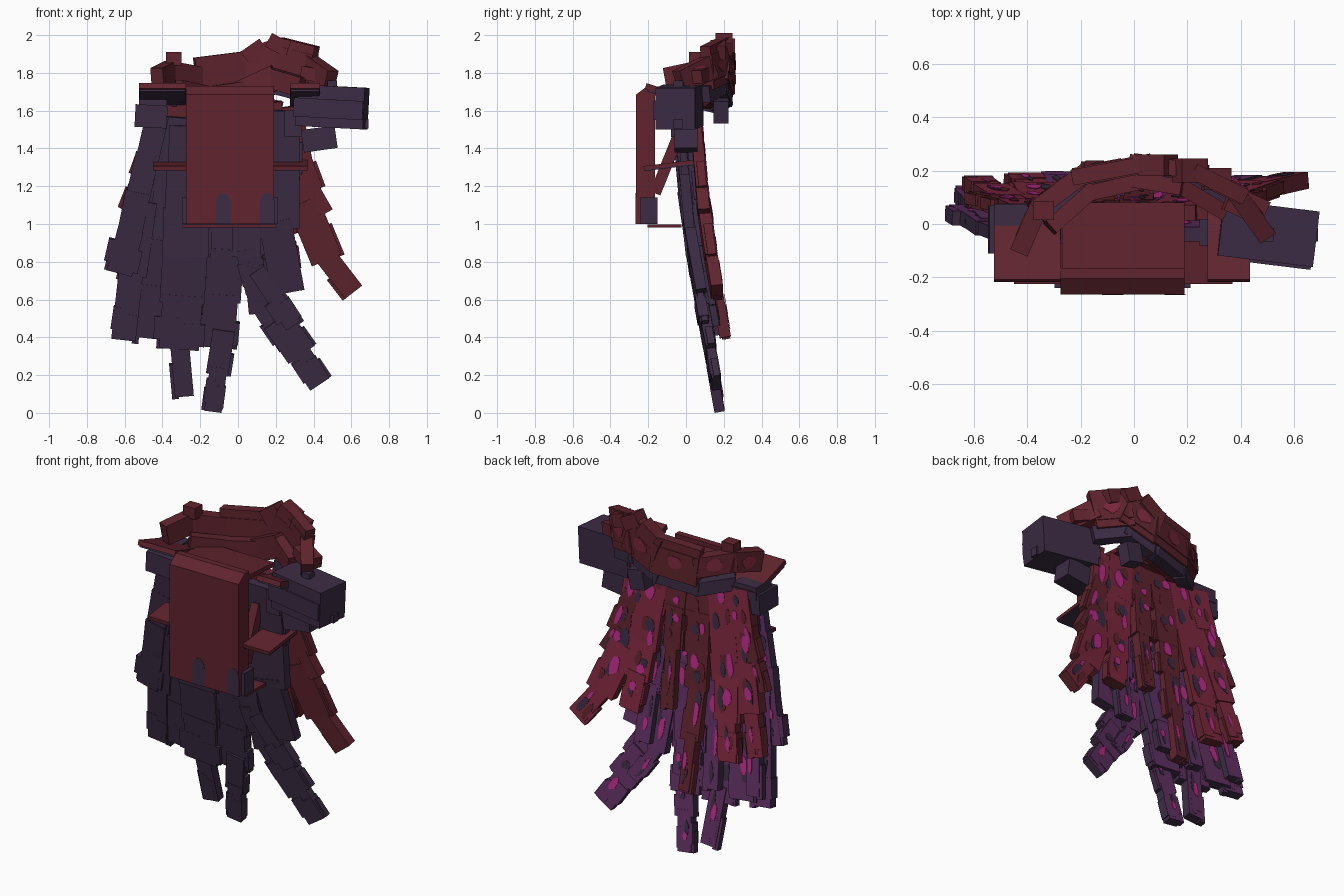
import bpy, bmesh, math, random
from mathutils import Vector, Matrix, Euler

random.seed(4)
if "Cube" in bpy.data.objects:
    bpy.data.objects.remove(bpy.data.objects["Cube"], do_unlink=True)


def material(name, rgb):
    lin = [(c / 255 / 12.92) if c < 11 else ((c / 255 + 0.055) / 1.055) ** 2.4 for c in rgb]
    m = bpy.data.materials.new(name)
    m.use_nodes = True
    m.diffuse_color = (*lin, 1)
    m.node_tree.nodes["Principled BSDF"].inputs["Base Color"].default_value = (*lin, 1)
    return m


MATS = [material("dark red", (96, 36, 46)), material("dark purple", (60, 44, 68)),
        material("crimson", (126, 40, 62)), material("magenta", (186, 44, 136)),
        material("plum", (96, 48, 98))]
RED, DARK, CRIMSON, MAGENTA, PLUM = range(5)


def finish(name, bm):
    mesh = bpy.data.meshes.new(name)
    bmesh.ops.recalc_face_normals(bm, faces=bm.faces)
    bm.to_mesh(mesh)
    bm.free()
    for m in MATS:
        mesh.materials.append(m)
    ob = bpy.data.objects.new(name, mesh)
    bpy.context.collection.objects.link(ob)
    return ob


def add_box(bm, frame, size, mat, back=None):
    """Box in a local frame; the local +y face may take its own colour."""
    verts = bmesh.ops.create_cube(bm, size=1, matrix=frame @ Matrix.Diagonal((*size, 1)))["verts"]
    back_dir = frame.to_3x3() @ Vector((0, 1, 0))
    for f in {f for v in verts for f in v.link_faces}:
        f.normal_update()
        f.material_index = back if back is not None and f.normal.dot(back_dir) > 0.9 else mat


def box(name, centre, size, mat, rot=(0, 0, 0)):
    bm = bmesh.new()
    turn = Euler([math.radians(a) for a in rot]).to_matrix().to_4x4()
    add_box(bm, Matrix.Translation(centre) @ turn, size, mat)
    return finish(name, bm)


def frame_between(a, b):
    """Local z runs from b up to a, local y faces the back."""
    z = (a - b).normalized()
    x = Vector((0, 1, 0)).cross(z).normalized()
    rot = Matrix((x, z.cross(x), z)).transposed().to_4x4()
    return Matrix.Translation((a + b) / 2) @ rot


def blotch(bm, frame, w, h, depth, mat):
    """Thin ragged painted patch on the back of a strip."""
    ring = []
    for i in range(9):
        t = math.tau * i / 9
        r = random.uniform(0.75, 1.15)
        ring.append(bm.verts.new(frame @ Vector((w * r * math.cos(t), depth, h * r * math.sin(t)))))
    f = bm.faces.new(ring)
    top = bmesh.ops.extrude_face_region(bm, geom=[f])["geom"]
    new = [v for v in top if isinstance(v, bmesh.types.BMVert)]
    bmesh.ops.translate(bm, vec=frame.to_3x3() @ Vector((0, 0.003, 0)), verts=new)
    for v in ring + new:
        for g in v.link_faces:
            g.material_index = mat


def cape_y(z):
    return 0.18 - 0.18 * z if z < 1 else -0.09 * (z - 1)


def strip(name, path, shift, thick, mat, back, spots):
    """Ragged cloth strip: overlapping slabs, side tatters and a stepped tip."""
    bm = bmesh.new()
    pts = [Vector((x, cape_y(z) + shift, z)) for x, z, w in path]
    for i in range(len(pts) - 1):
        w0, w1 = path[i][2], path[i + 1][2]
        n = max(1, round((pts[i] - pts[i + 1]).length / 0.24))
        for k in range(n):
            a, b = pts[i].lerp(pts[i + 1], k / n), pts[i].lerp(pts[i + 1], (k + 1) / n)
            w = w0 + (w1 - w0) * (k + 0.5) / n
            f = frame_between(a, b) @ Matrix.Rotation(random.uniform(-0.04, 0.04), 4, "Y")
            length = (a - b).length
            t = thick * random.uniform(0.85, 1.1)
            add_box(bm, f, (w, t, length + 0.04), mat, back)
            side = random.choice((-1, 1))
            tatter = f @ Matrix.Translation((side * w * 0.48, 0.004, -length * 0.3))
            add_box(bm, tatter, (0.035, t * 0.7, length * 0.6), mat, back)
            for s in spots:
                at = Matrix.Translation((random.uniform(-0.25, 0.25) * w, 0,
                                         random.uniform(-0.3, 0.3) * length))
                blotch(bm, f @ at, w * random.uniform(0.1, 0.2),
                       length * random.uniform(0.12, 0.3), t / 2 + 0.001 * s, s)
    down = (pts[-1] - pts[-2]).normalized()
    tip = frame_between(pts[-2], pts[-1])
    tip.translation = pts[-1] - down * 0.03
    w = path[-1][2]
    for side, drop in ((-0.35, 0.06), (0.3, 0.03)):
        add_box(bm, tip @ Matrix.Translation((side * w, 0, drop)), (w * 0.7, thick, 0.12), mat, back)
    add_box(bm, tip, (w * 0.6, thick * 0.7, 0.06), mat, back)
    return finish(name, bm)


# Front cape layer, dark outside and plum behind
front = [
    [(-.43, 1.55, .12), (-.53, 1.15, .13), (-.62, .76, .14)],
    [(-.5, 1.1, .14), (-.56, .75, .16), (-.61, .41, .1)],
    [(-.38, 1.55, .2), (-.42, .9, .24), (-.48, .42, .14)],
    [(-.25, 1.5, .22), (-.28, .85, .25), (-.31, .36, .2)],
    [(-.31, .42, .15), (-.29, .11, .05)],
    [(-.1, 1.45, .22), (-.07, .85, .22), (-.11, .37, .17)],
    [(-.08, .42, .13), (-.13, .03, .08)],
    [(.02, 1.45, .17), (.05, .85, .15), (.1, .66, .1)],
    [(.08, .8, .14), (.11, .55, .07), (.24, .36, .07)],
    [(.11, .74, .08), (.28, .48, .1)],
    [(.22, .48, .19), (.42, .17, .1)],
    [(.22, 1.58, .22), (.2, 1.0, .25), (.26, .66, .1)],
]
for i, path in enumerate(front):
    strip(f"front_cape_strip_{i + 1}", path, 0.008 * (i % 3), 0.055, DARK, PLUM, (DARK, MAGENTA))

# Plum lining strips between the layers
for i, path in enumerate([
    [(.12, 1.4, .12), (.17, .9, .12), (.18, .6, .06)],
    [(-.04, 1.3, .12), (-.06, .85, .12), (-.09, .48, .07)],
    [(-.24, 1.3, .13), (-.27, .8, .12), (-.3, .45, .06)],
    [(-.45, 1.2, .12), (-.53, .8, .12), (-.58, .48, .06)],
]):
    strip(f"lining_strip_{i + 1}", path, 0.06, 0.05, DARK, PLUM, (DARK, MAGENTA))

# Back cape layer, red with crimson ends
for i, (path, back) in enumerate([
    ([(.26, 1.6, .16), (.35, 1.1, .18), (.46, .83, .16), (.6, .66, .07)], CRIMSON),
    ([(.31, 1.42, .12), (.39, 1.2, .09), (.46, 1.08, .05)], RED),
    ([(.15, 1.62, .17), (.21, 1.15, .17), (.26, .78, .1)], CRIMSON),
    ([(.01, 1.62, .15), (.02, 1.2, .1), (.02, .85, .05)], RED),
    ([(-.14, 1.62, .17), (-.16, 1.0, .13), (-.15, .42, .05)], RED),
    ([(-.28, 1.62, .17), (-.35, 1.1, .18), (-.41, .65, .1)], CRIMSON),
    ([(-.4, 1.62, .14), (-.48, 1.2, .15), (-.59, .72, .08)], CRIMSON),
    ([(-.45, 1.45, .1), (-.58, 1.09, .06)], RED),
]):
    strip(f"back_cape_strip_{i + 1}", path, 0.1, 0.06, RED, back, (RED, DARK, MAGENTA))


def band(name, path, height, thick, mat, drop=0, inset=0, back=None):
    """Chain of upright slabs following an arc seen from above."""
    bm = bmesh.new()
    for p, q in zip(path, path[1:]):
        a, b = (Vector((x * (1 - inset), y - inset * 0.4, z - drop)) for x, y, z in (p, q))
        x = (b - a).normalized()
        y = Vector((0, 0, 1)).cross(x).normalized()
        rot = Matrix((x, y, x.cross(y))).transposed().to_4x4()
        f = Matrix.Translation((a + b) / 2) @ rot
        h = height * random.uniform(0.85, 1.15)
        add_box(bm, f, ((b - a).length + 0.04, thick, h), mat, back)
        if back is not None:
            blotch(bm, f, 0.05, 0.04, thick / 2, CRIMSON)
    return finish(name, bm)


# Raised collar, its dark lower rim and the inner fold
arc = [(-.42, -.08, 1.77), (-.36, .06, 1.8), (-.2, .18, 1.77), (.04, .225, 1.8),
       (.22, .2, 1.87), (.38, .12, 1.83), (.48, -.02, 1.76)]
band("collar", arc, 0.13, 0.07, RED, back=RED)
band("collar_back", arc[2:6], 0.24, 0.06, RED, back=RED)
band("collar_rim", arc[1:6], 0.08, 0.07, DARK, drop=0.14, inset=0.04)
band("collar_fold", arc[1:6], 0.12, 0.06, RED, drop=0.1, inset=0.16)
box("collar_right_knob", (-.34, .05, 1.875), (.08, .07, .07), RED)
box("collar_peak", (.21, .2, 1.95), (.11, .09, .08), RED, (0, 28, 0))
box("collar_middle_peak", (.09, .22, 1.91), (.12, .08, .09), RED, (0, -35, 0))
box("collar_left_peak", (.31, .17, 1.92), (.09, .08, .08), RED, (0, 20, 0))
box("collar_left_block", (.42, .07, 1.79), (.15, .1, .07), RED, (0, 10, -25))
box("collar_tail", (.18, .185, 1.6), (.1, .08, .12), DARK, (0, 12, 0))
box("neck_panel", (-.04, -.05, 1.685), (.46, .26, .025), RED, (-4, 0, 0))

# Chest plate: side profile with a sloping top, extruded across
bm = bmesh.new()
edge = [bm.verts.new((-.275, y, z)) for y, z in
        ((-.265, 1), (-.265, 1.685), (-.205, 1.73), (-.165, 1.73), (-.165, 1))]
face = bm.faces.new(edge)
ext = bmesh.ops.extrude_face_region(bm, geom=[face])["geom"]
bmesh.ops.translate(bm, vec=(.465, 0, 0), verts=[v for v in ext if isinstance(v, bmesh.types.BMVert)])
finish("chest_plate", bm)
box("chest_bottom_plate", (-.045, -.115, .99), (.5, .18, .016), RED)
for side, x in (("right", -.285), ("left", .2)):
    box(f"{side}_chest_corner", (x, -.195, 1.07), (.025, .09, .14), DARK)
    box(f"{side}_chest_strut", (x * 0.8, -.1, 1.32), (.05, .06, .34), RED, (-22, 0, 0))

# Dark rounded patches painted at the foot of the plate
for name, x in (("right_plate_patch", -.08), ("left_plate_patch", .155)):
    bm = bmesh.new()
    arch = [(.04 * math.cos(math.pi * i / 6), 1.11 + .055 * math.sin(math.pi * i / 6)) for i in range(7)]
    f = bm.faces.new([bm.verts.new((x + u, -.267, z)) for u, z in [(.04, 1.0)] + arch + [(-.04, 1.0)]])
    f.material_index = DARK
    f.normal_update()
    bmesh.ops.solidify(bm, geom=[f], thickness=0.003)
    for g in bm.faces:
        g.material_index = DARK
    finish(name, bm)

# Shoulder fins, rising to the front, and lower side fins
for side, x, w in (("right", -.4, .25), ("left", .355, .16)):
    box(f"{side}_top_fin", (x, -.07, 1.685), (w, .3, .03), RED, (-18, 0, 0))
    box(f"{side}_fin_lining", (x, -.07, 1.664), (w * .97, .28, .012), DARK, (-18, 0, 0))
for side, x in (("right", -.36), ("left", .28)):
    box(f"{side}_side_fin", (x, -.075, 1.315), (.18, .3, .02), RED, (7, 0, 0))
    box(f"{side}_side_fin_lining", (x, -.075, 1.302), (.17, .29, .008), DARK, (7, 0, 0))

# Shoulder armour
box("left_shoulder", (.5, -.035, 1.62), (.36, .21, .22), DARK, (0, 3, -7))
box("left_shoulder_ridge", (.49, -.04, 1.61), (.37, .22, .1), DARK, (0, 3, -7))
box("left_shoulder_knob", (.675, -.04, 1.53), (.03, .05, .05), DARK)
box("left_shoulder_stud", (.5, -.04, 1.74), (.05, .05, .04), DARK)
box("left_shoulder_lower", (.43, .0, 1.45), (.18, .12, .12), DARK, (0, -8, 0))
box("left_shoulder_inner", (.29, -.02, 1.53), (.09, .12, .14), DARK)
box("right_shoulder", (-.46, -.02, 1.57), (.17, .18, .12), DARK, (0, 3, 0))
box("right_shoulder_upper", (-.45, .0, 1.64), (.15, .15, .08), DARK)
box("right_shoulder_lower", (-.42, .01, 1.5), (.14, .12, .1), DARK, (0, -6, 0))
